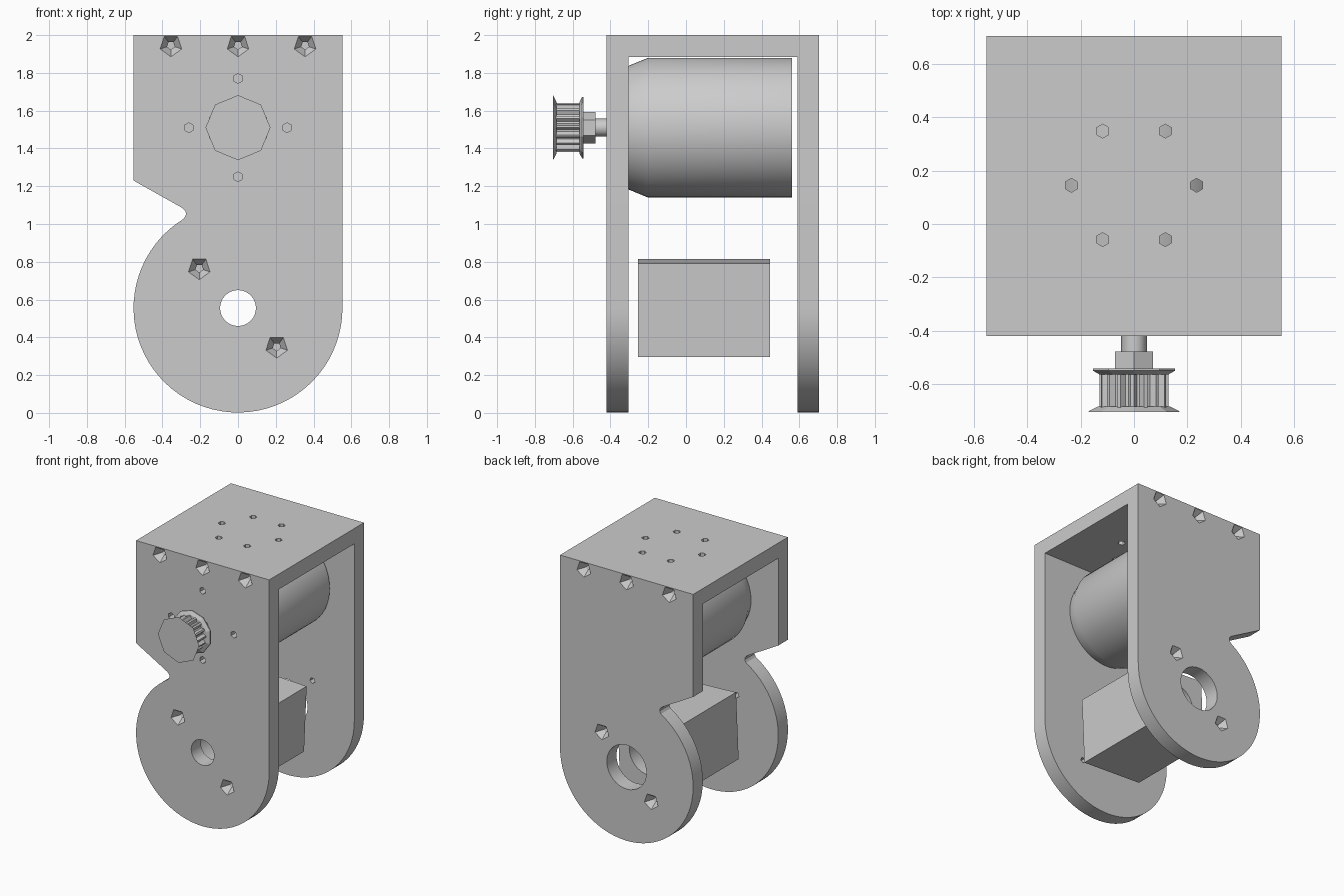
import bpy, bmesh, math
from mathutils import Matrix

if "Cube" in bpy.data.objects:
    bpy.data.objects.remove(bpy.data.objects["Cube"])

grey = bpy.data.materials.new("plain_grey")
grey.use_nodes = True
grey.diffuse_color = (0.6, 0.6, 0.6, 1)
grey.node_tree.nodes["Principled BSDF"].inputs["Base Color"].default_value = (0.6, 0.6, 0.6, 1)

AXLE = (0, 0.555)      # x, z of the lower pivot
MOTOR = (0, 1.51)      # x, z of the motor shaft
FRONT, BACK, WALL = -0.42, 0.705, 0.115


def finish(bm, name, smooth=None):
    bmesh.ops.recalc_face_normals(bm, faces=bm.faces)
    mesh = bpy.data.meshes.new(name)
    bm.to_mesh(mesh)
    bm.free()
    mesh.materials.append(grey)
    obj = bpy.data.objects.new(name, mesh)
    bpy.context.collection.objects.link(obj)
    if smooth:
        soften(obj, smooth)
    return obj


def soften(obj, angle):
    obj.data.shade_smooth()
    obj.data.set_sharp_from_angle(angle=math.radians(angle))


def loft(bm, loops):
    """Bridge closed loops of points and cap both ends."""
    rings = [[bm.verts.new(p) for p in loop] for loop in loops]
    for a, b in zip(rings, rings[1:]):
        for i in range(len(a)):
            j = (i + 1) % len(a)
            bm.faces.new((a[i], a[j], b[j], b[i]))
    bm.faces.new(rings[0])
    bm.faces.new(rings[-1])


def extrude(bm, outline, y0, y1):
    loft(bm, [[(x, y, z) for x, z in outline] for y in (y0, y1)])


def lathe(bm, profile, centre, sides, start=90):
    """Turn (radius, y) pairs about a y-parallel axis through centre (x, z)."""
    angles = [math.radians(start) + math.tau * i / sides for i in range(sides)]
    loft(bm, [[(centre[0] + r * math.cos(a), y, centre[1] + r * math.sin(a))
               for a in angles] for r, y in profile])


def turned(name, profile, centre, sides, smooth=None):
    bm = bmesh.new()
    lathe(bm, profile, centre, sides)
    return finish(bm, name, smooth)


def cut(obj, bm, smooth=None):
    """Subtract the cutter mesh and bake the result."""
    cutter = finish(bm, "hole_cutter")
    cutter.hide_render = True
    mod = obj.modifiers.new("holes", 'BOOLEAN')
    mod.operation, mod.solver, mod.object = 'DIFFERENCE', 'EXACT', cutter
    deps = bpy.context.evaluated_depsgraph_get()
    baked = bpy.data.meshes.new_from_object(obj.evaluated_get(deps))
    obj.modifiers.clear()
    obj.data = baked
    bpy.data.objects.remove(cutter)
    if smooth:
        soften(obj, smooth)


# Side plate outline: square top, notch on one side, round foot
outline = [(0.553, 2), (-0.553, 2), (-0.553, 1.23), (-0.295, 1.085),
           (-0.278, 1.068), (-0.275, 1.05), (-0.285, 1.03)]
for i in range(49):
    a = math.radians(122 + 238 * i / 48)
    outline.append((AXLE[0] + 0.553 * math.cos(a), AXLE[1] + 0.553 * math.sin(a)))


def side_plate(name, outer, inward, pivot_radius, screw_side, motor_holes):
    inner = outer + inward * WALL
    bm = bmesh.new()
    extrude(bm, outline, outer, inner)
    plate = finish(bm, name)
    holes = bmesh.new()
    ends = (outer - inward * 0.02, inner + inward * 0.02)
    lathe(holes, [(pivot_radius, y) for y in ends], AXLE, 32)
    # Countersunk screw holes
    screws = [(x, 1.945) for x in (-0.355, 0, 0.355)]
    screws += [(0.205 * screw_side, 0.765), (-0.205 * screw_side, 0.35)]
    for spot in screws:
        lathe(holes, [(0.06, ends[0]), (0.06, outer), (0.022, outer + inward * 0.05),
                      (0.022, ends[1])], spot, 5, start=-90)
    # Motor mounting holes around the shaft
    if motor_holes:
        for i in range(4):
            a = i * math.pi / 2
            spot = (MOTOR[0] + 0.26 * math.cos(a), MOTOR[1] + 0.26 * math.sin(a))
            lathe(holes, [(0.026, y) for y in ends], spot, 6)
    cut(plate, holes, 25)


side_plate("front_plate", FRONT, 1, 0.095, -1, True)
side_plate("back_plate", BACK, -1, 0.165, 1, False)

# Top plate with a ring of six holes
bm = bmesh.new()
extrude(bm, [(-0.553, 1.885), (0.553, 1.885), (0.553, 2), (-0.553, 2)],
        FRONT + WALL, BACK - WALL)
top_plate = finish(bm, "top_plate")
holes = bmesh.new()
for i in range(6):
    a = i * math.pi / 3
    place = Matrix.Translation((0.235 * math.cos(a), 0.145 + 0.235 * math.sin(a), 1.94))
    bmesh.ops.create_cone(holes, cap_ends=True, segments=6, radius1=0.026,
                          radius2=0.026, depth=0.2, matrix=place)
cut(top_plate, holes)

# Motor body with a tapered front
turned("motor_body", [(0.327, -0.305), (0.369, -0.203), (0.369, 0.562)], MOTOR, 64, 30)
turned("motor_shaft", [(0.048, -0.5), (0.048, -0.3)], MOTOR, 12, 40)

# Toothed pulley: hub, two flared flanges and a toothed drum
turned("pulley_hub", [(0.083, -0.55), (0.083, -0.478)], MOTOR, 6)
turned("pulley_front_flange", [(0.172, -0.705), (0.168, -0.701), (0.135, -0.685)], MOTOR, 8)
turned("pulley_back_flange", [(0.135, -0.565), (0.162, -0.55), (0.162, -0.542)], MOTOR, 10)
teeth = []
for i in range(64):
    r = 0.13 if i % 4 < 2 else 0.108
    a = math.tau * i / 64
    teeth.append((MOTOR[0] + r * math.cos(a), MOTOR[1] + r * math.sin(a)))
bm = bmesh.new()
extrude(bm, teeth, -0.69, -0.555)
finish(bm, "pulley_drum")

# Slightly tilted pivot block with a bore
bm = bmesh.new()
h, tilt = 0.248, math.radians(-2.5)
corners = []
for sx, sz in ((-1, -1), (1, -1), (1, 1), (-1, 1)):
    corners.append((h * (sx * math.cos(tilt) - sz * math.sin(tilt)),
                    AXLE[1] + h * (sx * math.sin(tilt) + sz * math.cos(tilt))))
extrude(bm, corners, -0.255, 0.445)
block = finish(bm, "pivot_block")
bore = bmesh.new()
lathe(bore, [(0.16, -0.3), (0.16, 0.5)], AXLE, 32)
cut(block, bore, 25)
